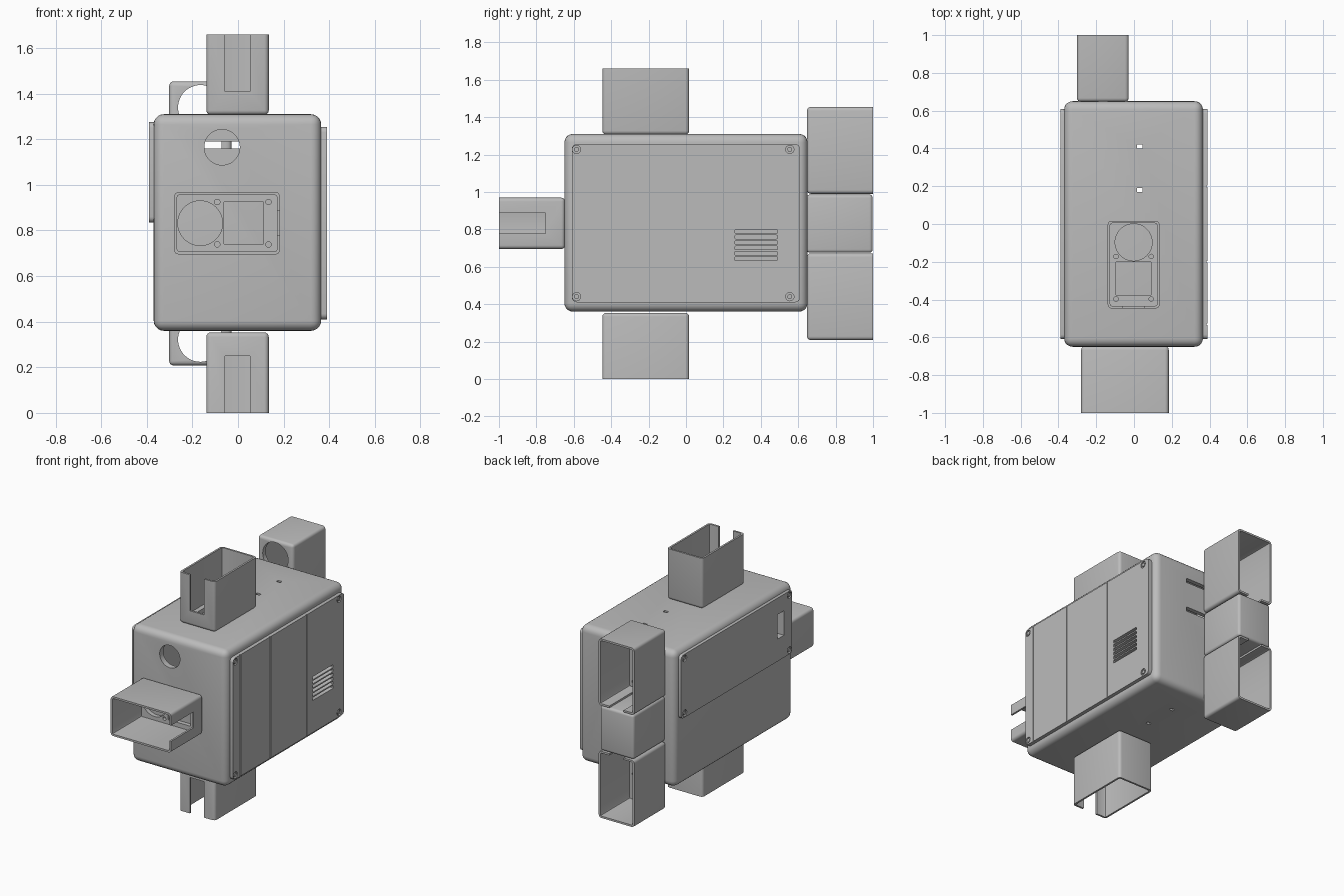
import bpy, bmesh, math
from mathutils import Matrix, Vector

if "Cube" in bpy.data.objects:
    bpy.data.objects.remove(bpy.data.objects["Cube"])

grey = bpy.data.materials.new("plain grey")
grey.diffuse_color = (0.5, 0.5, 0.5, 1)
grey.use_nodes = True
grey.node_tree.nodes["Principled BSDF"].inputs["Base Color"].default_value = grey.diffuse_color


def finish(bm, name):
    bmesh.ops.recalc_face_normals(bm, faces=bm.faces)
    me = bpy.data.meshes.new(name)
    bm.to_mesh(me)
    bm.free()
    ob = bpy.data.objects.new(name, me)
    bpy.context.collection.objects.link(ob)
    me.materials.append(grey)
    return ob


def box(name, lo, hi, r=0, seg=3, pick=lambda e: True):
    """Box between two corners; edges chosen by pick are rounded."""
    lo, hi = Vector(lo), Vector(hi)
    bm = bmesh.new()
    bmesh.ops.create_cube(bm, size=1)
    for v in bm.verts:
        v.co = Vector((hi[i] if v.co[i] > 0 else lo[i]) for i in range(3))
    if r:
        bmesh.ops.bevel(bm, geom=[e for e in bm.edges if pick(e)], offset=r,
                        segments=seg, profile=0.5, affect='EDGES')
    return finish(bm, name)


def along(axis):
    return lambda e: abs((e.verts[0].co - e.verts[1].co).normalized()[axis]) > 0.9


def rod(name, centre, r, depth, axis='Z', n=32):
    """Cylinder centred on a point."""
    rot = {'X': Matrix.Rotation(math.pi / 2, 4, 'Y'), 'Z': Matrix(),
           'Y': Matrix.Rotation(math.pi / 2, 4, 'X')}[axis]
    bm = bmesh.new()
    bmesh.ops.create_cone(bm, cap_ends=True, segments=n, radius1=r, radius2=r,
                          depth=depth, matrix=Matrix.Translation(centre) @ rot)
    return finish(bm, name)


def cut(ob, cutters):
    for c in cutters:
        m = ob.modifiers.new("cut", 'BOOLEAN')
        m.operation, m.solver, m.object = 'DIFFERENCE', 'EXACT', c
    bpy.context.view_layer.update()
    dg = bpy.context.evaluated_depsgraph_get()
    me = bpy.data.meshes.new_from_object(ob.evaluated_get(dg))
    ob.modifiers.clear()
    ob.data = me
    for c in cutters:
        bpy.data.objects.remove(c)
    return ob


# Hollow rounded housing
body = box("housing", (-0.37, -0.65, 0.36), (0.365, 0.65, 1.31), 0.045, 5)
cut(body, [
    box("cavity", (-0.34, -0.61, 0.39), (0.335, 0.62, 1.28)),
    box("side_opening", (0.3, -0.53, 0.48), (0.45, 0.5, 1.18)),
    box("window_opening", (-0.45, -0.52, 0.99), (-0.3, -0.45, 1.16)),
    rod("front_hole", (-0.07, -0.65, 1.165), 0.078, 0.2, 'Y', 48),
    box("cable_slot", (-0.15, 0.6, 1.16), (0.11, 0.7, 1.19)),
    box("cable_slot", (-0.15, 0.6, 0.95), (0.11, 0.7, 0.98)),
    box("vent_hole", (0.015, 0.4, 0.2), (0.045, 0.42, 1.5)),
    box("vent_hole", (0.015, 0.17, 0.2), (0.045, 0.19, 1.5)),
])


# Side panels with countersunk screws
def panel(name, side, x_out, z0, z1, ys, zs, cutters):
    xs = sorted((side * (x_out - 0.03), side * x_out))
    ob = box(name, (xs[0], -0.61, z0), (xs[1], 0.61, z1), 0.025, 4, along(0))
    spots = [(y, z) for y in ys for z in zs]
    cut(ob, cutters + [rod("recess", (side * x_out, y, z), 0.022, 0.02, 'X', 24)
                       for y, z in spots])
    for y, z in spots:
        rod(name + "_screw", (side * (x_out - 0.008), y, z), 0.013, 0.014, 'X', 24)


vents = [box("louvre", (0.3, 0.26, z), (0.45, 0.49, z + 0.02), 0.007, 2, along(0))
         for z in [0.633 + 0.029 * i for i in range(6)]]
grooves = [box("groove", (0.385, y - 0.004, 0.35), (0.42, y + 0.004, 1.35))
           for y in (-0.53, -0.2, 0.2)]
panel("right_panel", 1, 0.39, 0.41, 1.255, (-0.585, 0.555), (0.44, 1.227), vents + grooves)
panel("left_panel", -1, 0.39, 0.835, 1.275, (-0.58, 0.57), (0.865, 1.245),
      [box("window", (-0.45, -0.52, 0.99), (-0.3, -0.45, 1.16))])


# Open sensor hood: the mouth faces local +z, the notch is on the local -y wall
def hood(name, base, y_dir, z_dir):
    w, l, h, t = 0.137, 0.232, 0.35, 0.013

    def pick(e):
        return not all(v.co.z > h - 0.01 for v in e.verts)
    ob = box(name, (-w, -l, -0.003), (w, l, h), 0.02, 4, pick)
    cutters = [
        box("inside", (-w + t, -l + t, 0.03), (w - t, l - t, h + 0.1), 0.01, 2, along(2)),
        box("notch", (-0.055, -l - 0.1, 0.1), (0.055, -l + 0.1, h + 0.1)),
        box("square_hole", (-0.092, -0.16, -0.1), (0.092, 0.013, 0.1)),
        rod("round_hole", (0, 0.118, 0), 0.098, 0.2, 'Z', 48),
    ]
    cutters += [rod("screw_hole", (x, y, 0), 0.012, 0.2, 'Z', 16)
                for x in (-0.093, 0.093) for y in (-0.182, 0.043)]
    cut(ob, cutters)
    y, z = Vector(y_dir), Vector(z_dir)
    m = Matrix((y.cross(z), y, z)).transposed().to_4x4()
    m.translation = base
    ob.data.transform(m)


hood("top_hood", (-0.002, -0.215, 1.31), (0, 1, 0), (0, 0, 1))
hood("bottom_hood", (-0.002, -0.215, 0.35), (0, 1, 0), (0, 0, -1))
hood("front_hood", (-0.048, -0.65, 0.832), (-1, 0, 0), (0, -1, 0))
hood("upper_back_hood", (-0.165, 0.65, 1.222), (0, 0, 1), (0, 1, 0))
hood("lower_back_hood", (-0.165, 0.65, 0.44), (0, 0, -1), (0, 1, 0))

# Closed block between the rear hoods
box("rear_block", (-0.295, 0.645, 0.675), (-0.035, 0.998, 0.986), 0.018, 4)

# Rest the model on the ground
objs = list(bpy.context.scene.objects)
low = min(v.co.z for o in objs for v in o.data.vertices)
for o in objs:
    o.data.transform(Matrix.Translation((0, 0, -low)))
    o.select_set(True)
bpy.context.view_layer.objects.active = objs[0]
bpy.ops.object.shade_smooth_by_angle(angle=math.radians(32))
